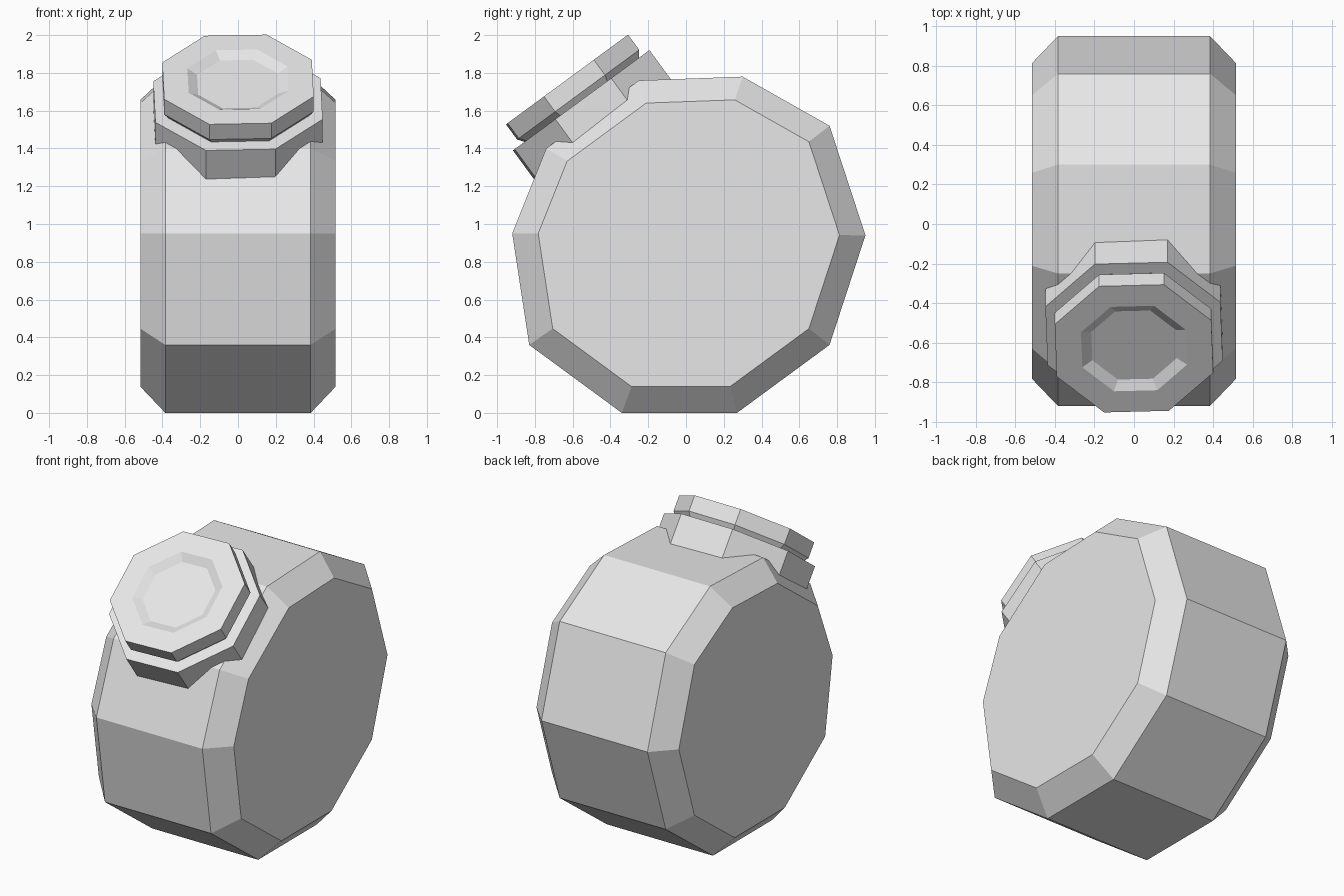
import bpy
import bmesh
from math import cos, sin, pi, radians

cube = bpy.data.objects.get("Cube")
if cube:
    bpy.data.objects.remove(cube, do_unlink=True)

# Material
grey = bpy.data.materials.new("light grey")
grey.use_nodes = True
colour = (0.8, 0.8, 0.8, 1)
grey.diffuse_color = colour
grey.node_tree.nodes["Principled BSDF"].inputs["Base Color"].default_value = colour

TILT = radians(36.3)
TWIST = radians(1.8)


def loft(name, rings):
    """Skin a list of equal-length point rings and close both ends."""
    bm = bmesh.new()
    loops = [[bm.verts.new(p) for p in ring] for ring in rings]
    n = len(loops[0])
    for a, b in zip(loops, loops[1:]):
        for i in range(n):
            j = (i + 1) % n
            bm.faces.new((a[i], a[j], b[j], b[i]))
    bm.faces.new(loops[0])
    bm.faces.new(loops[-1])
    bmesh.ops.recalc_face_normals(bm, faces=bm.faces)
    mesh = bpy.data.meshes.new(name)
    bm.to_mesh(mesh)
    bm.free()
    mesh.materials.append(grey)
    obj = bpy.data.objects.new(name, mesh)
    bpy.context.collection.objects.link(obj)
    return obj


def octagon(apothem, height):
    r = apothem / cos(pi / 8)
    angles = [TWIST + (i + 0.5) * pi / 4 for i in range(8)]
    return [(r * cos(a), r * sin(a), height) for a in angles]


def tilted_lathe(name, centre, steps):
    """Octagonal turned part leaning forward with the spout."""
    obj = loft(name, [octagon(a, h) for a, h in steps])
    obj.location = centre
    obj.rotation_euler.x = TILT
    return obj


# Body: ten-sided drum lying on its side, chamfered at both ends
profile = [(-0.34, 0), (0.27, 0), (0.76, 0.36), (0.95, 0.94), (0.76, 1.52),
           (0.30, 1.78), (-0.25, 1.76), (-0.74, 1.40), (-0.92, 0.95), (-0.83, 0.36)]
CY, CZ = 0.016, 0.945


def body_ring(x, scale):
    return [(x, CY + (y - CY) * scale, CZ + (z - CZ) * scale) for y, z in profile]


loft("jar_body", [body_ring(-0.517, 0.853), body_ring(-0.385, 1),
                  body_ring(0.385, 1), body_ring(0.517, 0.853)])

# Collar: sinks into the sloping front-top face
tilted_lathe("neck_collar", (0, -0.555, 1.655), [(0.443, -0.3), (0.443, 0)])

# Lid: recessed top and tapered underside
tilted_lathe("lid", (0, -0.63, 1.765),
             [(0.214, -0.03), (0.265, 0), (0.396, 0), (0.396, -0.1), (0.36, -0.15)])
